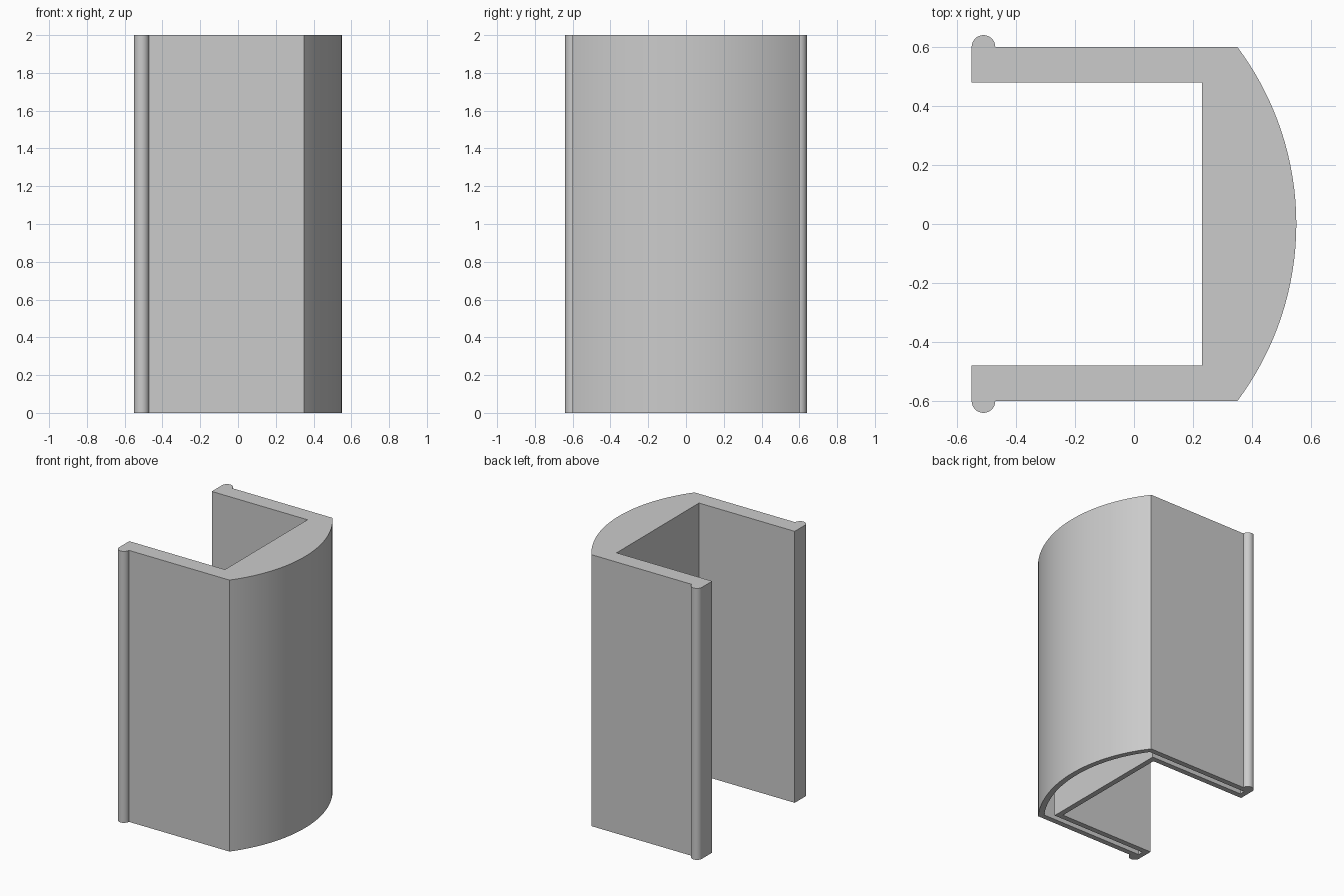
import bpy, bmesh, math

cube = bpy.data.objects.get("Cube")
if cube:
    bpy.data.objects.remove(cube, do_unlink=True)

HEIGHT = 2.0
WALL = 0.04          # shell thickness
ARC_X, ARC_R = -0.45, 1.0
ARC_STEPS = 32

grey = bpy.data.materials.new("light grey")
grey.use_nodes = True
grey.diffuse_color = (0.6, 0.6, 0.6, 1)
grey.node_tree.nodes["Principled BSDF"].inputs["Base Color"].default_value = (0.6, 0.6, 0.6, 1)


def channel_outline(inset):
    """Counter-clockwise plan of the channel, moved inwards by inset."""
    side, inner = 0.6 - inset, 0.48 + inset
    end, web = -0.55 + inset, 0.23 + inset
    radius = ARC_R - inset
    sweep = math.asin(side / radius)
    arc = []
    for i in range(ARC_STEPS + 1):
        a = sweep * (2 * i / ARC_STEPS - 1)
        arc.append((ARC_X + radius * math.cos(a), radius * math.sin(a)))
    return arc + [(end, side), (end, inner), (web, inner),
                  (web, -inner), (end, -inner), (end, -side)]


def ring(bm, points, z):
    return [bm.verts.new((x, y, z)) for x, y in points]


def bridge(bm, low, high):
    for i in range(len(low)):
        j = (i + 1) % len(low)
        bm.faces.new((low[i], low[j], high[j], high[i]))


def finish(bm, name):
    bmesh.ops.recalc_face_normals(bm, faces=bm.faces)
    mesh = bpy.data.meshes.new(name)
    bm.to_mesh(mesh)
    bm.free()
    mesh.materials.append(grey)
    obj = bpy.data.objects.new(name, mesh)
    bpy.context.collection.objects.link(obj)
    bpy.ops.object.select_all(action='DESELECT')
    obj.select_set(True)
    bpy.context.view_layer.objects.active = obj
    bpy.ops.object.shade_smooth_by_angle(angle=math.radians(25))
    return obj


# Channel shell: closed on top, hollow and open underneath
bm = bmesh.new()
outer, inner = channel_outline(0), channel_outline(WALL)
outer_low, outer_high = ring(bm, outer, 0), ring(bm, outer, HEIGHT)
inner_low, inner_high = ring(bm, inner, 0), ring(bm, inner, HEIGHT - WALL)
bridge(bm, outer_low, outer_high)
bridge(bm, inner_low, inner_high)
bridge(bm, outer_low, inner_low)
bm.faces.new(outer_high)
bm.faces.new(inner_high)
finish(bm, "channel_shell")

# Half-round bead along the free edge of each side wall
for name, s in (("back_bead", 1), ("front_bead", -1)):
    bm = bmesh.new()
    points = []
    for i in range(17):
        a = math.pi * i / 16
        points.append((-0.51 + WALL * math.cos(a), s * (0.6 + WALL * math.sin(a))))
    low, high = ring(bm, points, 0), ring(bm, points, HEIGHT)
    bridge(bm, low, high)
    bm.faces.new(low)
    bm.faces.new(high)
    finish(bm, name)
